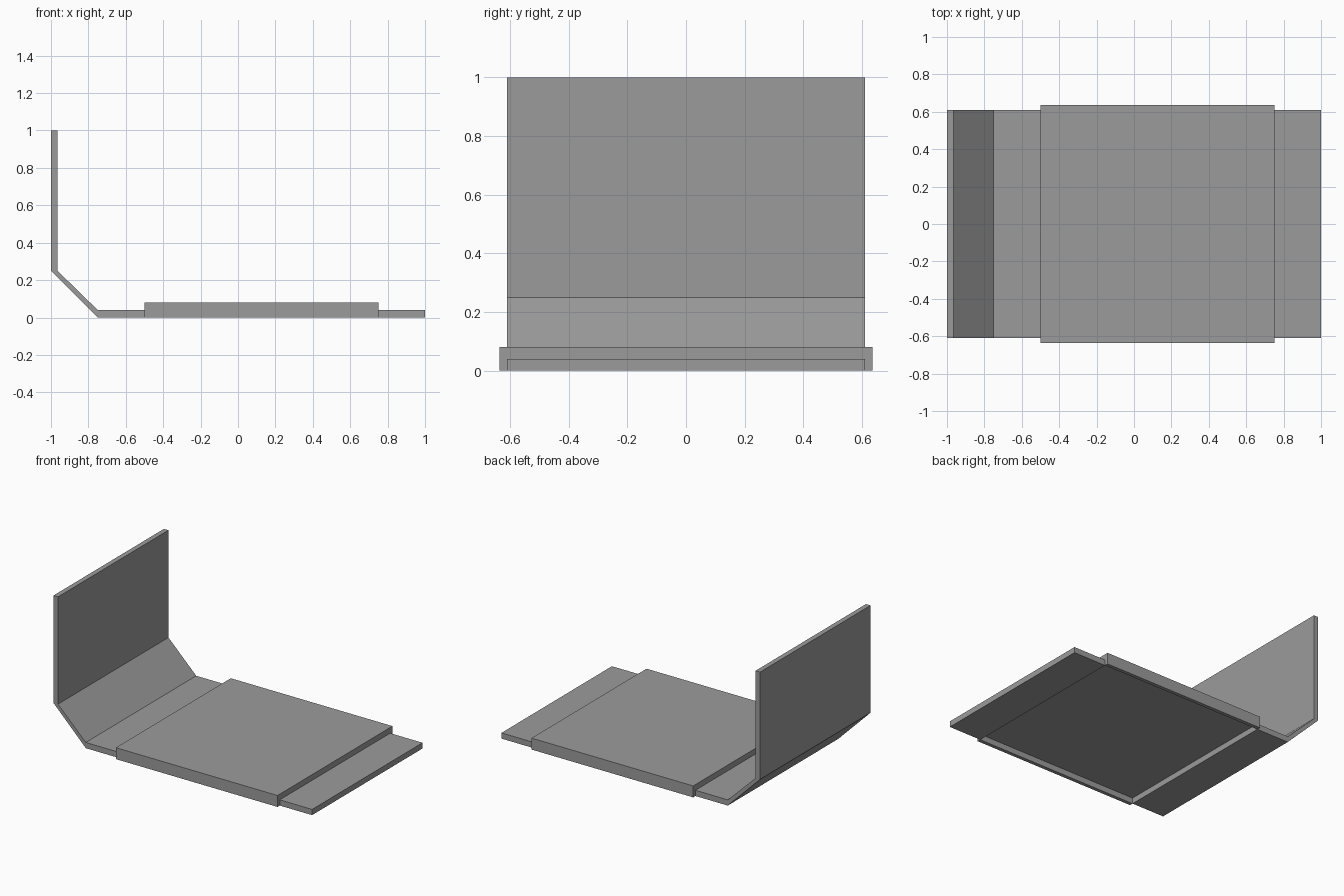
import bpy
import bmesh

if "Cube" in bpy.data.objects:
    bpy.data.objects.remove(bpy.data.objects["Cube"])

# One plain grey for every part
grey = bpy.data.materials.new("mid_grey")
grey.use_nodes = True
colour = (0.33, 0.33, 0.33, 1)
grey.diffuse_color = colour
grey.node_tree.nodes["Principled BSDF"].inputs["Base Color"].default_value = colour

PLATE = 0.04          # thickness of the floor sheet
HALF = 0.61           # half width of the sheet
COVER_HALF = 0.635    # half width of the raised cover
LEFT_END, RIGHT_END = -0.5, 0.75


def extrude_profile(name, points, half):
    """Solid made from an x-z outline, extruded across y."""
    bm = bmesh.new()
    outline = bm.faces.new([bm.verts.new((x, -half, z)) for x, z in points])
    swept = bmesh.ops.extrude_face_region(bm, geom=[outline])["geom"]
    verts = [v for v in swept if isinstance(v, bmesh.types.BMVert)]
    bmesh.ops.translate(bm, verts=verts, vec=(0, 2 * half, 0))
    # extrusion keeps the start face, so the solid is closed
    bmesh.ops.recalc_face_normals(bm, faces=bm.faces)
    mesh = bpy.data.meshes.new(name)
    bm.to_mesh(mesh)
    bm.free()
    mesh.materials.append(grey)
    obj = bpy.data.objects.new(name, mesh)
    bpy.context.collection.objects.link(obj)
    return obj


def rectangle(x0, x1, z0, z1):
    return [(x0, z0), (x1, z0), (x1, z1), (x0, z1)]


# Upright wall, sloped bend and the floor running up to the cover
extrude_profile("bent_wall_and_floor", [
    (LEFT_END, 0), (-0.75, 0), (-1, 0.25), (-1, 1), (-0.965, 1),
    (-0.965, 0.25), (-0.75, PLATE), (LEFT_END, PLATE)], HALF)

# Floor beyond the cover
extrude_profile("floor_end", rectangle(RIGHT_END, 1, 0, PLATE), HALF)

# Raised cover, hollow underneath
extrude_profile("cover_top", rectangle(LEFT_END, RIGHT_END, PLATE, 2 * PLATE), COVER_HALF)

# Thin lips along both long sides of the cover
lip = (COVER_HALF - HALF) / 2
for side, sign in (("left", 1), ("right", -1)):
    obj = extrude_profile("cover_lip_" + side, rectangle(LEFT_END, RIGHT_END, 0, PLATE), lip)
    obj.location.y = sign * (HALF + lip)
